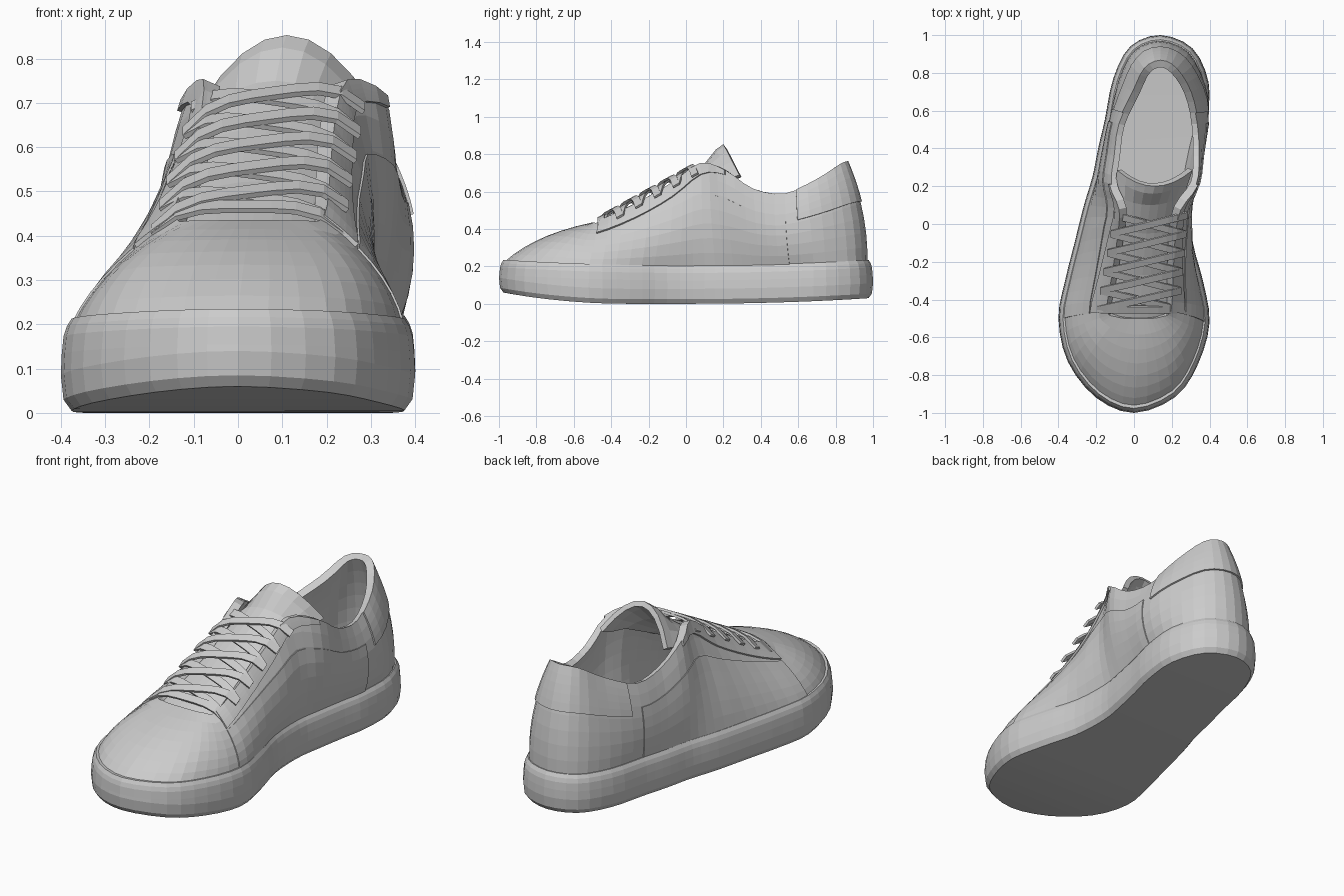
import bpy
import math
from mathutils import Vector

if "Cube" in bpy.data.objects:
    bpy.data.objects.remove(bpy.data.objects["Cube"])

grey = bpy.data.materials.new("light_grey")
grey.diffuse_color = (0.6, 0.6, 0.6, 1)
grey.use_nodes = True
grey.node_tree.nodes["Principled BSDF"].inputs["Base Color"].default_value = grey.diffuse_color
SUB = 3  # steps between outline points


def make(name, verts, faces, thick=0.0, side=-1):
    me = bpy.data.meshes.new(name)
    me.from_pydata([tuple(v) for v in verts], [], faces)
    me.materials.append(grey)
    ob = bpy.data.objects.new(name, me)
    bpy.context.collection.objects.link(ob)
    if thick:
        m = ob.modifiers.new("thickness", 'SOLIDIFY')
        m.thickness, m.offset = thick, side
    return ob


def grid_faces(rows, cols, closed=False):
    out = []
    for r in range(rows - 1):
        for c in range(cols if closed else cols - 1):
            d = (c + 1) % cols
            out.append((r * cols + c, r * cols + d, (r + 1) * cols + d, (r + 1) * cols + c))
    return out


def smooth_loop(pts):
    """Closed Catmull-Rom curve through the points."""
    p = [Vector(q) for q in pts]
    n, out = len(p), []
    for i in range(n):
        a, b, c, d = p[i - 1], p[i], p[(i + 1) % n], p[(i + 2) % n]
        for k in range(SUB):
            t = k / SUB
            out.append(0.5 * (2 * b + (c - a) * t + (2 * a - 5 * b + 4 * c - d) * t * t
                              + (3 * b - a - 3 * c + d) * t ** 3))
    return out


# Outline of the sole: toe, right side with arch, heel, left side
sole_pts = [(0, -1), (.22, -.915), (.34, -.74), (.40, -.52), (.365, -.30), (.312, -.1),
            (.302, .1), (.325, .25), (.355, .40), (.388, .55), (.395, .75), (.31, .93),
            (.14, 1), (-.02, .94), (-.11, .77), (-.155, .55), (-.19, .40), (-.22, .25),
            (-.265, .1), (-.315, -.1), (-.365, -.3), (-.40, -.5), (-.35, -.73), (-.20, -.92)]
# Matching top edge: throat, eyelet rows, collar
top_pts = [(.03, -.50, .435), (.09, -.50, .435), (.15, -.49, .435), (.19, -.46, .44),
           (.20, -.27, .53), (.21, -.07, .645), (.24, .08, .75), (.33, .21, .715),
           (.345, .36, .615), (.335, .53, .59), (.295, .70, .665), (.22, .82, .745),
           (.14, .86, .76), (.06, .82, .745), (0, .70, .665), (-.08, .53, .59),
           (-.105, .36, .615), (-.12, .21, .705), (-.07, .08, .75), (-.08, -.07, .645),
           (-.11, -.27, .53), (-.14, -.46, .44), (-.10, -.49, .435), (-.04, -.50, .435)]
S = smooth_loop([(x, y, 0) for x, y in sole_pts])
T = smooth_loop(top_pts)
N = len(S)
OUT = []
for i in range(N):
    t = S[(i + 1) % N] - S[i - 1]
    OUT.append(Vector((t.y, -t.x, 0)).normalized())


def z_bottom(y):
    return .06 * ((-.3 - y) / .7) ** 2 if y < -.3 else .03 * max(y, 0) ** 2


def z_top(y):
    return .205 + .03 * y * y


# Sole: rounded side wall
rings = [(.024, 0, 0), (.006, 0, .025), (0, 0, .08), (.002, 1, -.08), (.006, 1, -.04),
         (.013, 1, -.018), (.024, 1, 0), (.06, 1, -.003)]
verts = []
for inset, from_top, dz in rings:
    for i in range(N):
        p = S[i] - OUT[i] * inset
        p.z = (z_top(S[i].y) if from_top else z_bottom(S[i].y)) + dz
        verts.append(p)
faces = grid_faces(len(rings), N, True)
last = (len(rings) - 1) * N
for i in range(N // 2):
    q = list(dict.fromkeys([i, i + 1, N - i - 1, (N - i) % N]))
    faces.append(tuple(reversed(q)))
    faces.append(tuple(last + k for k in q))
make("sole", verts, faces)


# Upper: wall lofted from sole edge to top edge, bulging over the arch and heel
def wall(i, t):
    i %= N
    x, y = S[i].x, S[i].y
    b = S[i] - OUT[i] * .03
    b.z = z_top(y) - .01
    bulge = .03
    if x > .15:
        bulge += .025 * math.exp(-((y + .03) / .2) ** 2)
        bulge += .02 * math.exp(-((y - .62) / .15) ** 2)
    elif x < 0 and y > 0:
        bulge = .025
    m = (b + T[i]) / 2 + OUT[i] * bulge
    toe = min(max((-.5 - y) / .3, 0), 1)
    m += (OUT[i] * .008 + Vector((0, 0, .02))) * toe
    return b * (1 - t) * (1 - 2 * t) + m * 4 * t * (1 - t) + T[i] * t * (2 * t - 1)


ROWS = 8
make("upper", [wall(i, r / (ROWS - 1)) for r in range(ROWS) for i in range(N)],
     grid_faces(ROWS, N, True), .033, -1)


# Sewn-on panels following the upper; lower edge may slope from ta to tb
def panel(name, u0, u1, ta, tb, t1, thick, rows=6):
    cols = list(range(round(u0 * SUB), round(u1 * SUB) + 1))
    vs = []
    for r in range(rows):
        for k, i in enumerate(cols):
            t0 = ta + (tb - ta) * k / (len(cols) - 1)
            vs.append(wall(i, t0 + (t1 - t0) * r / (rows - 1)))
    make(name, vs, grid_faces(rows, len(cols)), thick, 1)


panel("right_eyelet_panel", 3, 7, .72, .95, 1, .01)
panel("left_eyelet_panel", 17, 21, .95, .72, 1, .01)
panel("right_quarter_panel", 3, 9, 0, 0, .7, .005)
panel("left_quarter_panel", 15, 21, 0, 0, .7, .005)
panel("heel_collar", 9.33, 14.67, .6, .6, 1, .008)

# Tongue: arched strip (y, centre x, half width, z, side drop, side setback)
tongue = [(-.54, .03, .17, .40, .03, 0), (-.27, .045, .17, .523, .04, .02),
          (-.05, .065, .17, .645, .05, .03), (.1, .085, .18, .75, .08, .05),
          (.16, .10, .195, .825, .15, .08), (.20, .11, .20, .853, .165, .085)]
COLS = 9
verts = []
for y, cx, hw, z, drop, back in tongue:
    for c in range(COLS):
        s = 2 * c / (COLS - 1) - 1
        verts.append((cx + hw * s, y + back * s * s, z - drop * s * s))
make("tongue", verts, grid_faces(len(tongue), COLS), .028, -1)


# Laces: flat ribbons arched over the throat
def lace(name, row_left, row_right, lift):
    yl, yr = -.45 + .1 * row_left, -.45 + .1 * row_right
    xl, xr = -.19 + .018 * row_left, .235 + .009 * row_right
    along = Vector((0, .875, .48)) * .02
    steps, left, right = 9, [], []
    for k in range(steps):
        t = k / (steps - 1)
        s = 2 * t - 1
        y = yl + (yr - yl) * t
        p = Vector((xl + (xr - xl) * t, y,
                    .43 + (y + .47) * .555 + lift - (lift + .035) * s ** 4))
        left.append(p - along)
        right.append(p + along)
    make(name, left + right, grid_faces(2, steps), .012, 1)


lace("lace_bar_bottom", 0, 0, .02)
for i in range(5):
    lace(f"lace_under_{i}", i + 1, i, .012)
    lace(f"lace_over_{i}", i, i + 1, .026)
